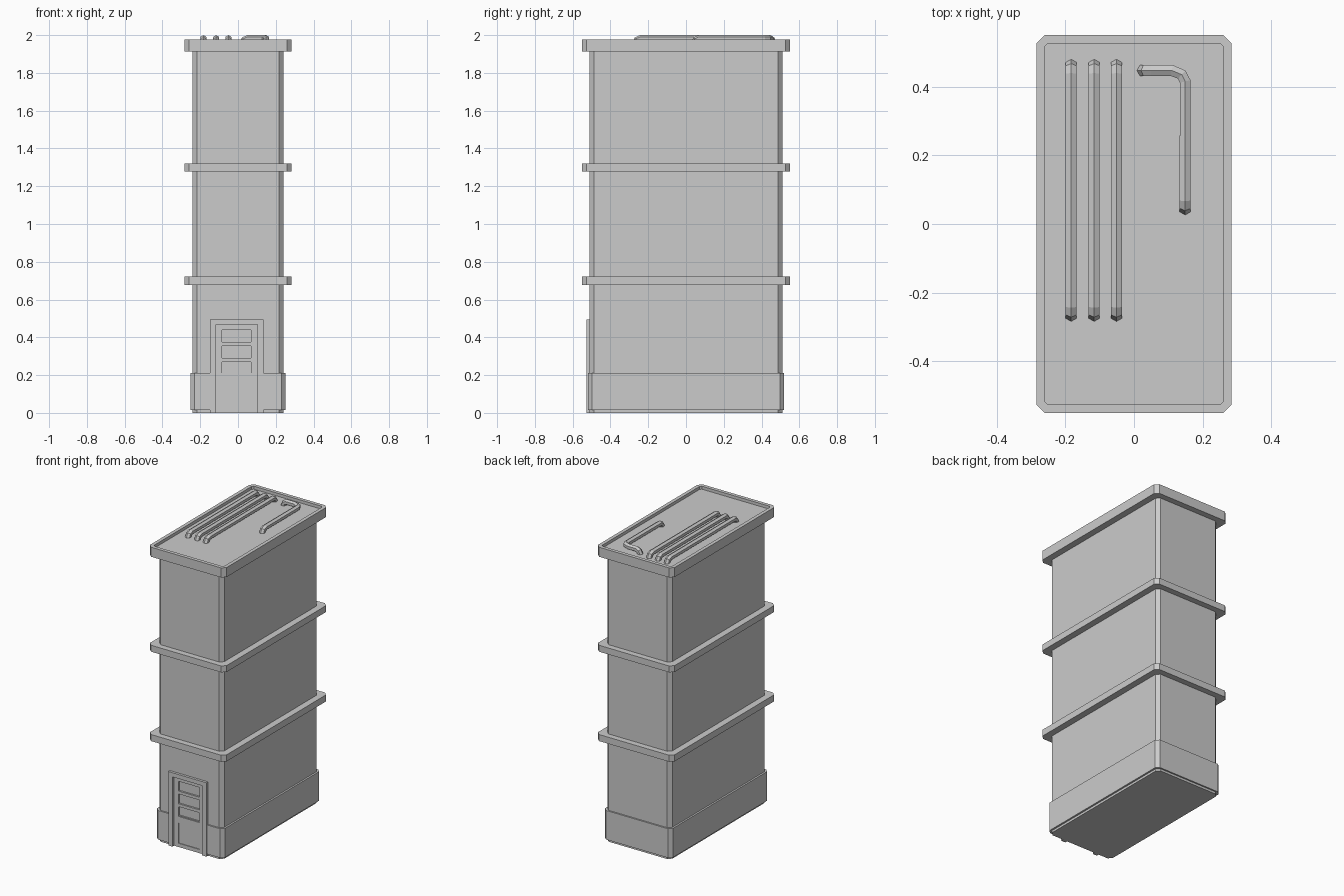
import bpy, bmesh
from math import sin, cos, radians, pi
from mathutils import Vector

if "Cube" in bpy.data.objects:
    bpy.data.objects.remove(bpy.data.objects["Cube"])


def finish(bm, name):
    bmesh.ops.recalc_face_normals(bm, faces=bm.faces)
    me = bpy.data.meshes.new(name)
    bm.to_mesh(me)
    bm.free()
    ob = bpy.data.objects.new(name, me)
    bpy.context.collection.objects.link(ob)
    return ob


def outline(hx, hy, c):
    """Chamfered rectangle, starting and ending on the front side."""
    return [(hx - c, -hy), (hx, -hy + c), (hx, hy - c), (hx - c, hy),
            (c - hx, hy), (-hx, hy - c), (-hx, c - hy), (c - hx, -hy)]


def extrude(bm, pts, vec):
    face = bm.faces.new([bm.verts.new(p) for p in pts])
    res = bmesh.ops.extrude_face_region(bm, geom=[face], use_keep_orig=True)
    verts = [g for g in res["geom"] if isinstance(g, bmesh.types.BMVert)]
    bmesh.ops.translate(bm, verts=verts, vec=vec)
    return [g for g in res["geom"] if isinstance(g, bmesh.types.BMFace)][0]


def slab(name, plan, z0, z1, rim=0, sink=0):
    bm = bmesh.new()
    top = extrude(bm, [(x, y, z0) for x, y in plan], (0, 0, z1 - z0))
    if rim:
        bmesh.ops.recalc_face_normals(bm, faces=bm.faces)
        bmesh.ops.inset_region(bm, faces=[top], thickness=rim, use_even_offset=True)
        inner = extrude_down = bmesh.ops.extrude_discrete_faces(bm, faces=[top])["faces"][0]
        bmesh.ops.translate(bm, verts=inner.verts, vec=(0, 0, -sink))
    return finish(bm, name)


def roof_pipe(name, pts, r=0.0185, bend=0.0255, top=1.9815):
    """Six-sided pipe whose two ends turn down into the roof."""
    flat = [Vector((x, y, top)) for x, y in pts]
    d0 = (flat[0] - flat[1]).normalized()
    d1 = (flat[-1] - flat[-2]).normalized()

    def end(p, d):
        arc = [p + d * bend * sin(radians(a)) - Vector((0, 0, bend * (1 - cos(radians(a)))))
               for a in (45, 90)]
        return arc + [arc[-1] - Vector((0, 0, 0.02))]

    path = end(flat[0], d0)[::-1] + flat + end(flat[-1], d1)
    n = len(path)
    bm = bmesh.new()
    rings = []
    for i, p in enumerate(path):
        a, b = path[max(i - 1, 0)], path[min(i + 1, n - 1)]
        t = ((p - a).normalized() + (b - p).normalized()).normalized()
        # horizontal heading keeps the ridge on top through the bends
        h = -d0 if i <= 3 else d1 if i >= n - 4 else Vector((t.x, t.y, 0)).normalized()
        side = h.cross(Vector((0, 0, 1)))
        up = side.cross(t)
        rings.append([bm.verts.new(p + r * (up * cos(k * pi / 3) + side * sin(k * pi / 3)))
                      for k in range(6)])
    for r0, r1 in zip(rings, rings[1:]):
        for k in range(6):
            bm.faces.new((r0[k], r0[(k + 1) % 6], r1[(k + 1) % 6], r1[k]))
    bm.faces.new(rings[0])
    bm.faces.new(rings[-1])
    return finish(bm, name)


# Main tower body
body = slab("tower_body", outline(0.24, 0.51, 0.022), 0, 1.93)

# Recessed door panels cut into the front wall
bm = bmesh.new()
for z0, z1 in ((0.025, 0.16), (0.205, 0.27), (0.29, 0.355), (0.375, 0.44)):
    extrude(bm, [(-0.085, -0.54, z0), (0.07, -0.54, z0), (0.07, -0.54, z1), (-0.085, -0.54, z1)],
            (0, 0.042, 0))
cutter = finish(bm, "door_panel_cutter")
cutter.hide_render = True
mod = body.modifiers.new("door_panels", "BOOLEAN")
mod.operation = "DIFFERENCE"
mod.solver = "EXACT"
mod.object = cutter
bpy.context.view_layer.objects.active = body
bpy.ops.object.modifier_apply(modifier=mod.name)
bpy.data.objects.remove(cutter)

# Plinth with a gap for the doorway
notch = [(-0.145, -0.52), (-0.145, -0.505), (0.13, -0.505), (0.13, -0.52)]
slab("plinth", outline(0.252, 0.52, 0.022) + notch, 0.015, 0.21)

# Door frame
bm = bmesh.new()
frame = [(-0.148, 0), (-0.148, 0.495), (0.135, 0.495), (0.135, 0),
         (0.102, 0), (0.102, 0.467), (-0.117, 0.467), (-0.117, 0)]
extrude(bm, [(x, -0.527, z) for x, z in frame], (0, 0.022, 0))
finish(bm, "door_frame")

# Floor bands and the roof slab with its raised rim
ledge = outline(0.284, 0.55, 0.024)
slab("lower_band", ledge, 0.678, 0.722)
slab("upper_band", ledge, 1.277, 1.32)
slab("roof_slab", ledge, 1.913, 1.977, rim=0.024, sink=0.02)

# Roof pipes
for i, x in enumerate((-0.183, -0.116, -0.051)):
    roof_pipe(f"straight_pipe_{i + 1}", [(x, -0.24), (x, 0.436)])
roof_pipe("bent_pipe", [(0.149, 0.07), (0.149, 0.415), (0.139, 0.435),
                        (0.11, 0.447), (0.052, 0.447)])
